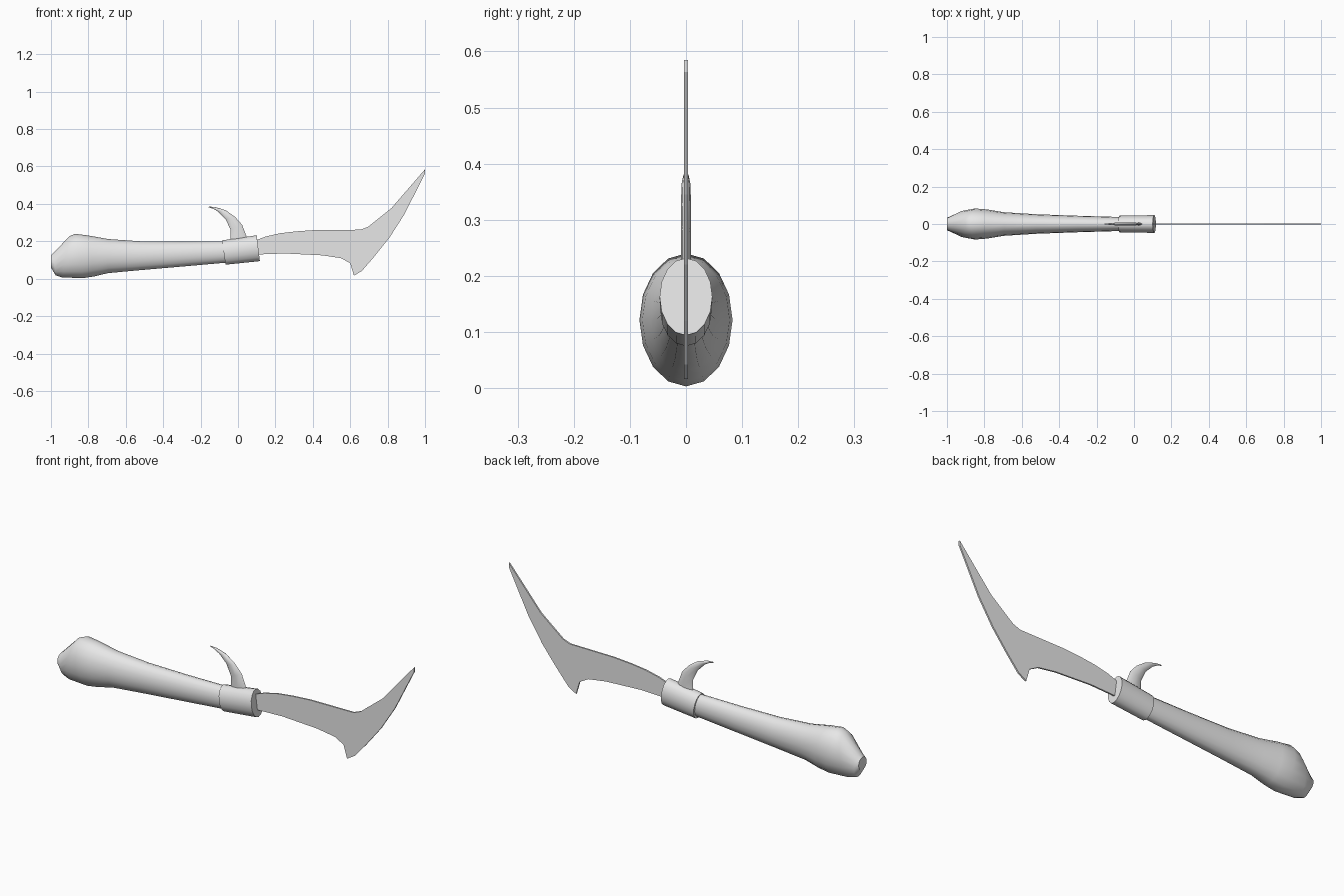
import bpy, bmesh, math
from mathutils import Vector

cube = bpy.data.objects.get("Cube")
if cube:
    bpy.data.objects.remove(cube, do_unlink=True)

grey = bpy.data.materials.new("plain_grey")
grey.use_nodes = True
grey.diffuse_color = (0.8, 0.8, 0.8, 1)
grey.node_tree.nodes["Principled BSDF"].inputs["Base Color"].default_value = (0.8, 0.8, 0.8, 1)


def finish(name, bm, smooth_angle=None):
    bmesh.ops.recalc_face_normals(bm, faces=bm.faces)
    mesh = bpy.data.meshes.new(name)
    bm.to_mesh(mesh)
    bm.free()
    mesh.materials.append(grey)
    obj = bpy.data.objects.new(name, mesh)
    bpy.context.collection.objects.link(obj)
    if smooth_angle:
        bpy.ops.object.select_all(action="DESELECT")
        obj.select_set(True)
        bpy.context.view_layer.objects.active = obj
        bpy.ops.object.shade_smooth_by_angle(angle=math.radians(smooth_angle))
    return obj


def loft(name, sections, sides, smooth_angle=35):
    """Skin elliptical rings, each given by its top (x, z), bottom (x, z) and half width."""
    bm = bmesh.new()
    rings = []
    for (tx, tz), (bx, bz), width in sections:
        top, bottom = Vector((tx, 0, tz)), Vector((bx, 0, bz))
        centre, up = (top + bottom) / 2, (top - bottom) / 2
        angles = [math.tau * i / sides for i in range(sides)]
        rings.append([bm.verts.new(centre + up * math.cos(a) + Vector((0, width * math.sin(a), 0)))
                      for a in angles])
    for r0, r1 in zip(rings, rings[1:]):
        for i in range(sides):
            j = (i + 1) % sides
            bm.faces.new((r0[i], r0[j], r1[j], r1[i]))
    bm.faces.new(rings[0])
    bm.faces.new(rings[-1])
    return finish(name, bm, smooth_angle)


# Handle: slim grip swelling into a slanted pommel
loft("handle", [
    ((-1, .125), (-1, .06), .033),
    ((-.985, .14), (-.975, .018), .042),
    ((-.9, .228), (-.94, .007), .07),
    ((-.87, .24), (-.83, .003), .083),
    ((-.8, .231), (-.77, .012), .078),
    ((-.695, .212), (-.695, .03), .063),
    ((-.52, .2), (-.52, .046), .052),
    ((-.3, .198), (-.3, .065), .044),
    ((-.06, .2), (-.06, .086), .037),
], 16)

# Collar: tilted sleeve between handle and blade
loft("collar", [
    ((-.085, .205), (-.067, .075), .046),
    ((.1, .232), (.117, .094), .047),
], 16)

# Hook: curved spur on top of the collar
loft("hook", [
    ((.052, .2), (-.04, .19), .009),
    ((.045, .228), (-.039, .22), .009),
    ((.022, .288), (-.04, .262), .009),
    ((-.015, .33), (-.066, .318), .009),
    ((-.066, .366), (-.108, .36), .008),
    ((-.12, .383), (-.132, .374), .005),
    ((-.156, .386), (-.157, .382), .002),
], 8, 50)

# Blade: thin flat plate with a swept tip and a lower barb
outline = [
    (.08, .2), (.107, .21), (.15, .226), (.225, .243), (.31, .253), (.41, .26),
    (.655, .262), (.695, .277), (.82, .377), (1, .585), (1, .563), (.89, .345),
    (.81, .22), (.73, .12), (.663, .042), (.62, .016), (.6, .083), (.55, .11),
    (.45, .125), (.25, .135), (.117, .13), (.08, .13),
]
bm = bmesh.new()
half = .004
side = bm.faces.new([bm.verts.new((x, -half, z)) for x, z in outline])
moved = bmesh.ops.extrude_face_region(bm, geom=[side])["geom"]
bmesh.ops.translate(bm, vec=(0, half * 2, 0),
                    verts=[v for v in moved if isinstance(v, bmesh.types.BMVert)])
if not any(f.normal.y < 0 and all(v.co.y < 0 for v in f.verts) for f in bm.faces):
    bm.faces.new([v for v in side.verts])
finish("blade", bm)
